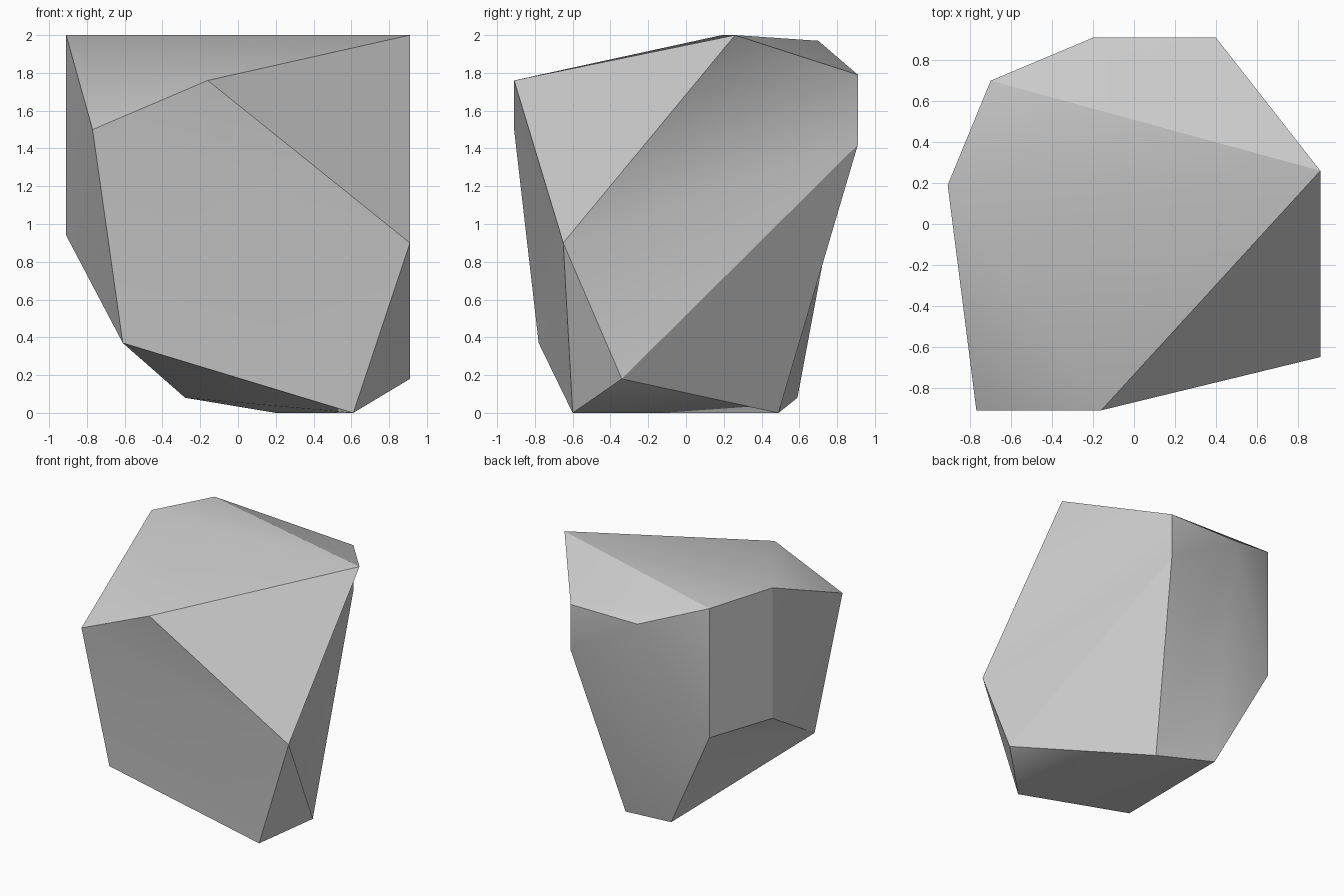
import bpy
import bmesh

# Remove the default cube
cube = bpy.data.objects.get("Cube")
if cube:
    bpy.data.objects.remove(cube, do_unlink=True)

# Named corners of the boulder
corners = {
    "left_peak": (0.91, 0.26, 2.0),
    "right_peak": (-0.91, 0.19, 2.0),
    "back_right_top": (-0.70, 0.70, 1.97),
    "back_top": (-0.20, 0.91, 1.79),
    "back_left_top": (0.40, 0.91, 1.79),
    "front_top": (-0.16, -0.91, 1.76),
    "front_right_top": (-0.77, -0.91, 1.50),
    "back_left_mid": (0.40, 0.91, 1.42),
    "front_left_mid": (0.91, -0.65, 0.90),
    "right_mid": (-0.91, 0.19, 0.94),
    "back_right_mid": (-0.70, 0.70, 0.92),
    "front_right_low": (-0.61, -0.78, 0.37),
    "left_low": (0.91, -0.34, 0.18),
    "front_foot": (0.61, -0.60, 0.0),
    "back_foot": (0.20, 0.49, 0.0),
    "back_right_foot": (-0.28, 0.59, 0.08),
}

# Chiselled facets, each fanned out from its first corner
facets = [
    # top
    "back_right_top back_top back_left_top left_peak",
    "right_peak front_right_top front_top left_peak back_right_top",
    # front
    "front_right_top front_right_low front_foot front_left_mid front_top",
    "left_peak front_top front_left_mid",
    "front_left_mid front_foot left_low",
    # left side
    "front_left_mid left_low back_left_mid back_left_top left_peak",
    "left_low back_foot back_left_mid",
    # back
    "back_top back_right_top back_right_mid back_right_foot back_foot"
    " back_left_mid back_left_top",
    # right side
    "right_peak right_mid back_right_mid back_right_top",
    "right_mid right_peak front_right_top front_right_low",
    "back_right_mid right_mid front_right_low back_right_foot",
    # underside
    "front_foot front_right_low back_right_foot back_foot left_low",
]

bm = bmesh.new()
verts = {name: bm.verts.new(co) for name, co in corners.items()}
diagonals = []
for facet in facets:
    loop = [verts[name] for name in facet.split()]
    for a, b in zip(loop[1:], loop[2:]):
        bm.faces.new((loop[0], a, b)).smooth = True
    diagonals += [(loop[0], v) for v in loop[2:-1]]

# Crisp edges between facets, soft shading inside each one
for edge in bm.edges:
    edge.smooth = False
for pair in diagonals:
    bm.edges.get(pair).smooth = True
bmesh.ops.recalc_face_normals(bm, faces=bm.faces[:])

mesh = bpy.data.meshes.new("boulder")
bm.to_mesh(mesh)
bm.free()
boulder = bpy.data.objects.new("boulder", mesh)
bpy.context.collection.objects.link(boulder)

# Stone colour
stone = bpy.data.materials.new("grey_stone")
stone.use_nodes = True
colour = (0.61, 0.61, 0.61, 1.0)
stone.diffuse_color = colour
stone.node_tree.nodes["Principled BSDF"].inputs["Base Color"].default_value = colour
mesh.materials.append(stone)
